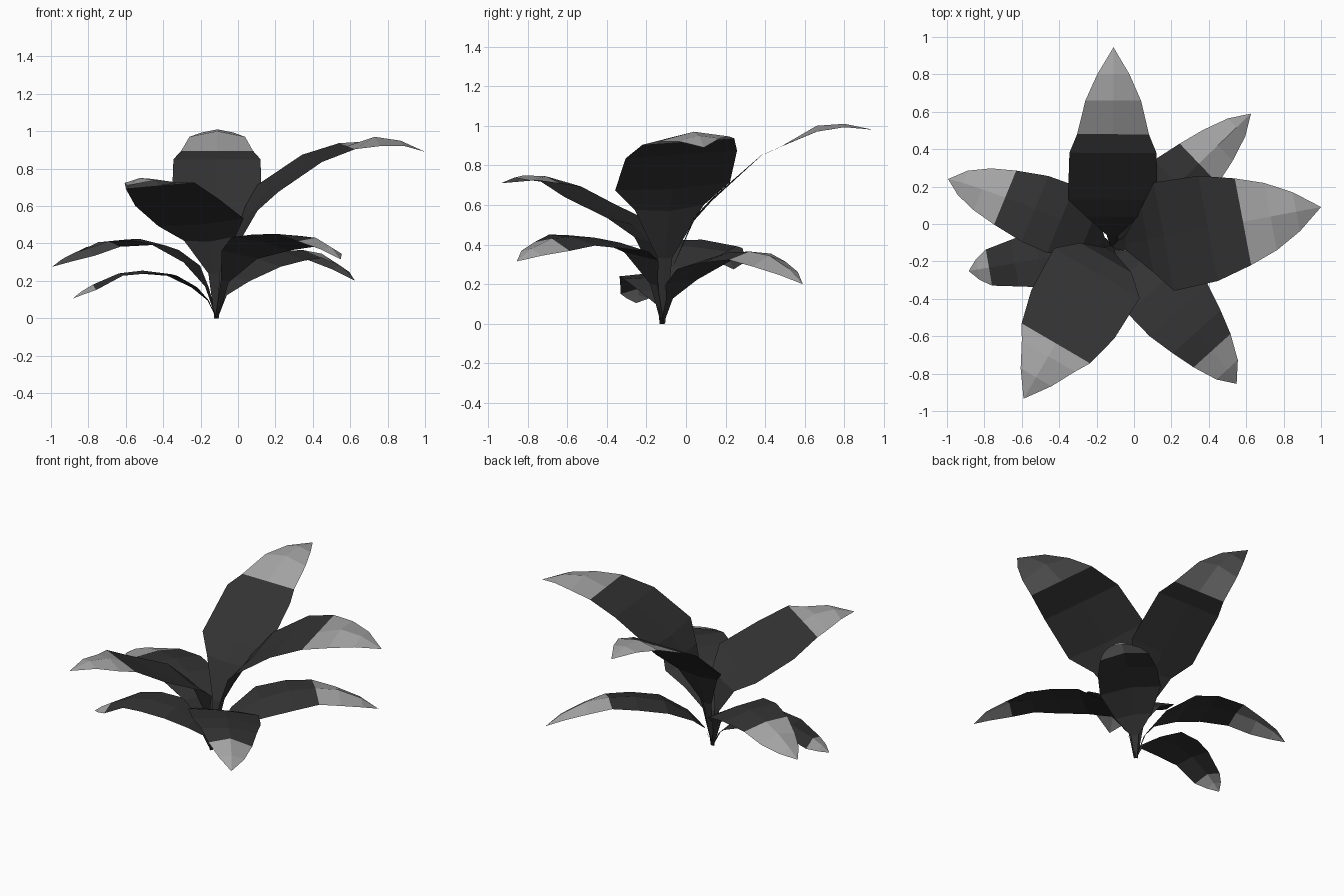
import bpy, bmesh
from math import radians
from mathutils import Vector, Matrix

if "Cube" in bpy.data.objects:
    bpy.data.objects.remove(bpy.data.objects["Cube"], do_unlink=True)


def make_material(name, value):
    mat = bpy.data.materials.new(name)
    mat.use_nodes = True
    colour = (value, value, value, 1)
    mat.diffuse_color = colour
    shader = mat.node_tree.nodes["Principled BSDF"]
    shader.inputs["Base Color"].default_value = colour
    shader.inputs["Roughness"].default_value = 0.8
    return mat


dark_grey = make_material("dark grey leaf", 0.033)
light_grey = make_material("light grey tip", 0.37)

ROOT = Vector((-0.115, -0.12, 0))

# Shared rows from root to tip: relative half width, and rise of the edges
WIDTHS = (0.05, 0.13, 0.6, 1, 0.97, 0.8, 0.62, 0.36, 0)
FOLDS = (0, 0.1, 0.1, 0.05, 0, 0, -0.2, -0.2, 0)


def make_leaf(name, yaw, half_width, midrib, roll=0, lean=0, cup=0, tip_row=5):
    """Three columns of points swept along a midrib of (outward, height) pairs."""
    knee_out, knee_up = midrib[0]
    spine = [(0, 0), (knee_out * 0.38, knee_up * 0.58)] + midrib
    turn = Matrix.Translation(ROOT) @ Matrix.Rotation(radians(yaw), 4, "Z")
    bm = bmesh.new()
    rows = []
    for (out, up), width, fold in zip(spine, WIDTHS, FOLDS):
        w = width * half_width
        sides = (-1, 0, 1) if width else (0,)
        row = []
        for side in sides:
            rise = abs(side) * (fold + cup) * w + side * roll * width
            point = Vector((out, side * w + lean * width, max(0, up + rise)))
            row.append(bm.verts.new(turn @ point))
        rows.append(row)

    # Blade panels, with the outer rows in the tip colour
    for i, (a, b) in enumerate(zip(rows, rows[1:])):
        for j in range(2):
            if len(b) == 1:
                face = bm.faces.new((a[j], b[0], a[j + 1]))
            else:
                face = bm.faces.new((a[j], b[j], b[j + 1], a[j + 1]))
            face.material_index = int(i >= tip_row)
    bm.normal_update()
    bmesh.ops.reverse_faces(bm, faces=[f for f in bm.faces if f.normal.z < 0])

    mesh = bpy.data.meshes.new(name)
    bm.to_mesh(mesh)
    bm.free()
    mesh.materials.append(dark_grey)
    mesh.materials.append(light_grey)
    leaf = bpy.data.objects.new(name, mesh)
    bpy.context.collection.objects.link(leaf)
    return leaf


# Upper, upright leaves
make_leaf("upper_back_leaf", 89.7, 0.24,
          [(0.16, 0.52), (0.25, 0.62), (0.5, 0.85), (0.6, 0.895),
           (0.78, 1), (0.92, 1.01), (1.065, 0.98)])
make_leaf("upper_left_leaf", 10.7, 0.295,
          [(0.19, 0.57), (0.28, 0.68), (0.52, 0.855), (0.71, 0.92),
           (0.86, 0.97), (1, 0.95), (1.135, 0.89)], roll=0.02)
make_leaf("upper_front_leaf", -120.3, 0.265,
          [(0.07, 0.41), (0.165, 0.5), (0.42, 0.62), (0.6, 0.71),
           (0.68, 0.745), (0.81, 0.75), (0.943, 0.71)], roll=0.02)

# Lower, arching leaves
make_leaf("lower_right_back_leaf", 157.7, 0.195,
          [(0.15, 0.29), (0.31, 0.39), (0.46, 0.425), (0.63, 0.41),
           (0.76, 0.38), (0.87, 0.33), (0.95, 0.275)],
          roll=0.015, lean=-0.03, cup=-0.1)
make_leaf("lower_right_front_leaf", -170.3, 0.158,
          [(0.12, 0.165), (0.24, 0.235), (0.4, 0.255), (0.53, 0.24),
           (0.67, 0.18), (0.73, 0.145), (0.78, 0.105)],
          cup=-0.1, tip_row=6)
make_leaf("lower_left_front_leaf", -47.9, 0.215,
          [(0.16, 0.34), (0.32, 0.41), (0.49, 0.435), (0.64, 0.44),
           (0.77, 0.43), (0.9, 0.38), (0.99, 0.315)],
          roll=-0.035, lean=0.035, cup=-0.1, tip_row=6)
make_leaf("lower_left_back_leaf", 43.8, 0.185,
          [(0.14, 0.22), (0.3, 0.32), (0.48, 0.36), (0.64, 0.365),
           (0.78, 0.345), (0.92, 0.28), (1.026, 0.2)],
          roll=0.02, cup=-0.18)
